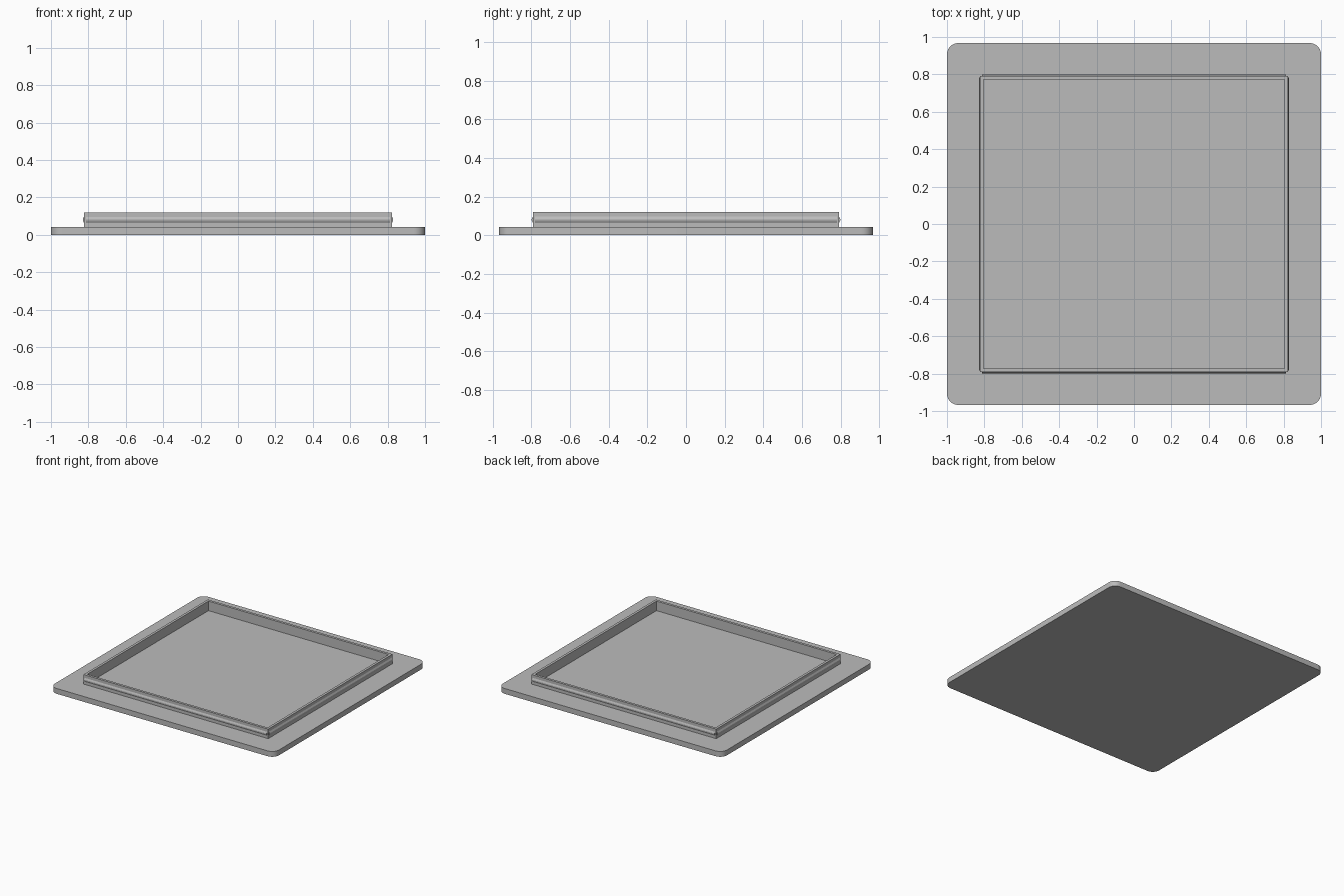
import bpy, bmesh
from math import cos, sin, pi

cube = bpy.data.objects.get("Cube")
if cube:
    bpy.data.objects.remove(cube, do_unlink=True)

GREY = (0.5, 0.5, 0.5, 1)
grey = bpy.data.materials.new("plain grey")
grey.use_nodes = True
grey.diffuse_color = GREY
grey.node_tree.nodes["Principled BSDF"].inputs["Base Color"].default_value = GREY

PLATE_X, PLATE_Y, PLATE_TOP, CORNER = 1.0, 0.967, 0.043, 0.06
RIM_X, RIM_Y, RIM_TOP, WALL = 0.824, 0.792, 0.12, 0.02


def finish(bm, name):
    bmesh.ops.recalc_face_normals(bm, faces=bm.faces)
    mesh = bpy.data.meshes.new(name)
    bm.to_mesh(mesh)
    bm.free()
    mesh.materials.append(grey)
    obj = bpy.data.objects.new(name, mesh)
    bpy.context.collection.objects.link(obj)
    return obj


def rounded_rect(hx, hy, r, steps=10):
    points = []
    for q, (sx, sy) in enumerate([(1, 1), (-1, 1), (-1, -1), (1, -1)]):
        for i in range(steps + 1):
            a = (q + i / steps) * pi / 2
            points.append((sx * (hx - r) + r * cos(a), sy * (hy - r) + r * sin(a)))
    return points


def rect(hx, hy):
    return [(hx, hy), (-hx, hy), (-hx, -hy), (hx, -hy)]


def bridge(bm, a, b):
    for i in range(len(a)):
        j = (i + 1) % len(a)
        bm.faces.new((a[i], a[j], b[j], b[i]))


# Base plate with rounded corners
bm = bmesh.new()
outline = rounded_rect(PLATE_X, PLATE_Y, CORNER)
low, high = [[bm.verts.new((x, y, z)) for x, y in outline] for z in (0, PLATE_TOP)]
bm.faces.new(low)
bm.faces.new(high)
bridge(bm, low, high)
plate = finish(bm, "base_plate")
bpy.context.view_layer.objects.active = plate
plate.select_set(True)
bpy.ops.object.shade_smooth_by_angle()
plate.select_set(False)

# Thin upright rim, open in the middle
bm = bmesh.new()
section = [(0, PLATE_TOP), (0, RIM_TOP), (WALL, RIM_TOP), (WALL, PLATE_TOP)]
rings = [[bm.verts.new((x, y, z)) for x, y in rect(RIM_X - inset, RIM_Y - inset)]
         for inset, z in section]
for a, b in zip(rings, rings[1:] + rings[:1]):
    bridge(bm, a, b)
finish(bm, "upright_rim")

# Snap ridge along each outer wall, stopping just short of the corners
RIDGE = [(0, 0.064), (0.006, 0.076), (0.006, 0.084), (0, 0.096)]
for name, along_x, sign in [("front_ridge", True, -1), ("back_ridge", True, 1),
                            ("left_ridge", False, 1), ("right_ridge", False, -1)]:
    bm = bmesh.new()
    half, wall = (RIM_X, RIM_Y) if along_x else (RIM_Y, RIM_X)
    ends = []
    for t in (-half + 0.01, half - 0.01):
        ends.append([bm.verts.new((t, sign * (wall + out), z) if along_x
                                  else (sign * (wall + out), t, z))
                     for out, z in RIDGE])
        bm.faces.new(ends[-1])
    bridge(bm, *ends)
    finish(bm, name)
